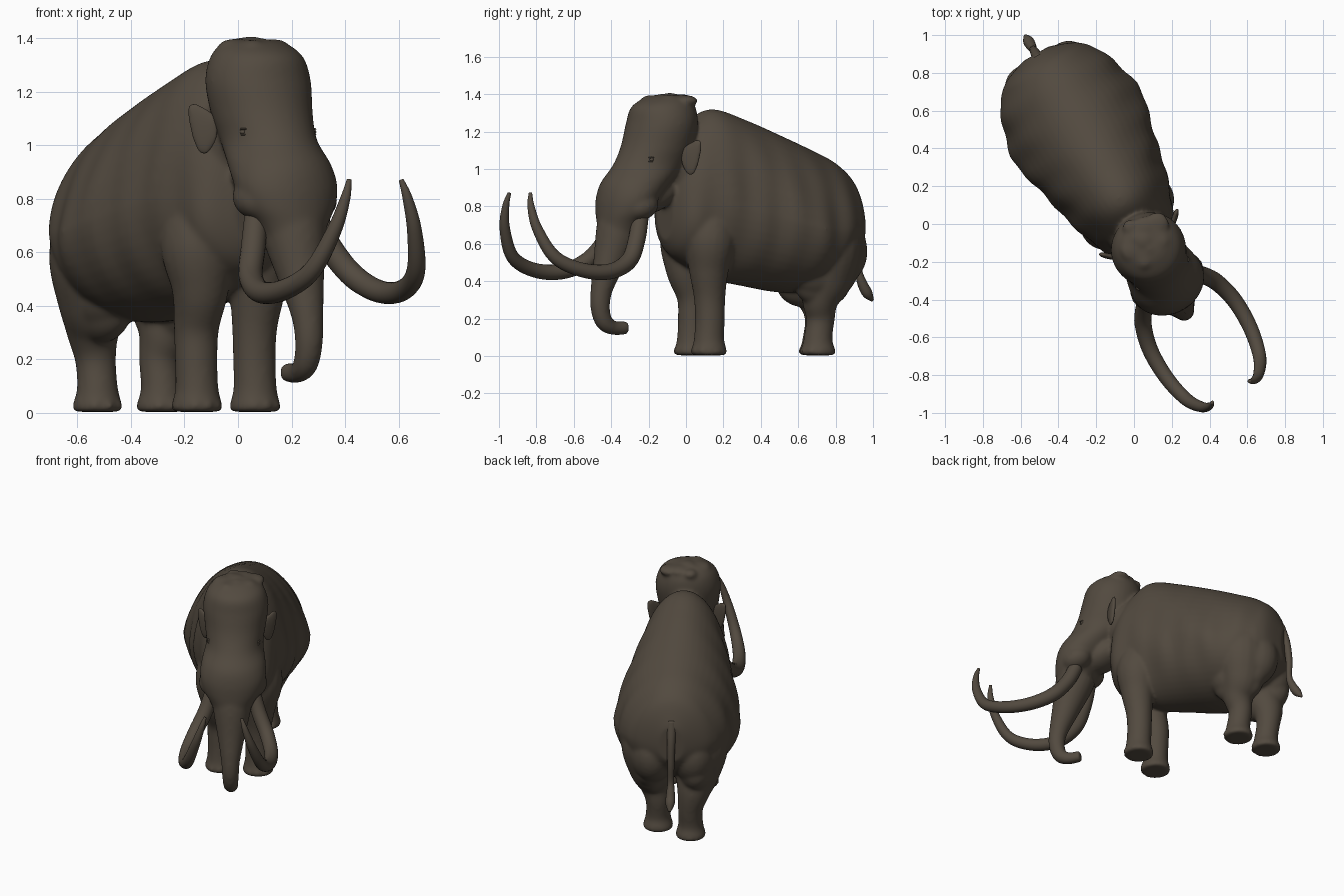
import bpy, bmesh
from math import sin, cos, pi, radians
from mathutils import Vector, Matrix

if "Cube" in bpy.data.objects:
    bpy.data.objects.remove(bpy.data.objects["Cube"], do_unlink=True)

YAW = radians(30)
X = Vector((1, 0, 0))
Y = Vector((0, 1, 0))

hide = bpy.data.materials.new("dark_brown_hide")
hide.use_nodes = True
COLOUR = (0.085, 0.068, 0.05, 1)
hide.diffuse_color = COLOUR
shader = hide.node_tree.nodes["Principled BSDF"]
shader.inputs["Base Color"].default_value = COLOUR
shader.inputs["Roughness"].default_value = 0.8


def smooth_rows(rows, n=6):
    """Catmull-Rom interpolation of rows of numbers."""
    out = []
    for i in range(len(rows) - 1):
        a, b, c, d = (Vector(rows[min(max(k, 0), len(rows) - 1)]) for k in range(i - 1, i + 3))
        for s in range(n):
            t = s / n
            out.append(b + (c - a) * (t / 2) + (2 * a - 5 * b + 4 * c - d) * (t * t / 2)
                       + (3 * b - a - 3 * c + d) * (t ** 3 / 2))
    return out + [Vector(rows[-1])]


def ellipse(centre, u, v, a, b, n=32):
    return [centre + u * (a * cos(2 * pi * k / n)) + v * (b * sin(2 * pi * k / n)) for k in range(n)]


def loft(bm, rings):
    loops = [[bm.verts.new(p) for p in ring] for ring in rings]
    n = len(loops[0])
    for lo, hi in zip(loops, loops[1:]):
        for k in range(n):
            bm.faces.new((lo[k], lo[(k + 1) % n], hi[(k + 1) % n], hi[k]))
    bm.faces.new(loops[0])
    bm.faces.new(loops[-1])


def tube(bm, rows, n=20):
    """Round tube through rows of x, y, z, radius."""
    rows = smooth_rows(rows)
    rings = []
    for i, row in enumerate(rows):
        t = (rows[min(i + 1, len(rows) - 1)] - rows[max(i - 1, 0)]).to_3d().normalized()
        v = t.cross(X).normalized()
        rings.append(ellipse(row.to_3d(), v.cross(t), v, row[3], row[3], n))
    loft(bm, rings)


def blob(bm, centre, size, tilt=0):
    m = (Matrix.Translation(centre) @ Matrix.Rotation(tilt, 4, 'X')
         @ Matrix.Diagonal((*size, 1)))
    bmesh.ops.create_uvsphere(bm, u_segments=24, v_segments=16, radius=1, matrix=m)


def finish(name, bm):
    bmesh.ops.recalc_face_normals(bm, faces=bm.faces[:])
    mesh = bpy.data.meshes.new(name)
    bm.to_mesh(mesh)
    bm.free()
    mesh.materials.append(hide)
    mesh.polygons.foreach_set("use_smooth", [True] * len(mesh.polygons))
    ob = bpy.data.objects.new(name, mesh)
    bpy.context.collection.objects.link(ob)
    ob.rotation_euler.z = YAW
    return ob


flesh = bmesh.new()

# Torso: y, top, bottom, half width, taper towards the spine
torso = [(-.13, .95, .62, .09, 0), (-.08, 1.10, .54, .19, 0), (.04, 1.26, .46, .25, .03),
         (.16, 1.32, .41, .283, .06), (.35, 1.265, .375, .335, .12), (.58, 1.175, .34, .383, .15),
         (.75, 1.105, .35, .362, .15), (.88, 1.045, .42, .308, .12), (.98, .96, .5, .225, .1),
         (1.04, .82, .58, .08, 0)]
rings = []
for y, top, bottom, w, taper in smooth_rows(torso):
    mid = bottom + .42 * (top - bottom)
    ring = []
    for k in range(48):
        a = 2 * pi * k / 48
        s = sin(a)
        z = mid + s * (top - mid if s > 0 else mid - bottom)
        # Uneven shallow skin folds on the flanks
        fold = .01 * abs(cos(a)) * sin(27 * y + 5 * z) * sin(9 * y - 7 * z) if y < .95 else 0
        ring.append(Vector(((w + fold) * cos(a) * (1 - taper * max(s, 0)), y, z)))
    rings.append(ring)
loft(flesh, rings)

# Head: z, y, half width, half depth
head = [(1.395, -.11, .08, .07), (1.38, -.12, .125, .115), (1.33, -.14, .175, .172),
        (1.24, -.15, .2, .19), (1.12, -.178, .188, .198), (1.02, -.228, .175, .2),
        (.93, -.308, .196, .185), (.85, -.358, .202, .16), (.77, -.39, .178, .135),
        (.70, -.408, .135, .118), (.62, -.425, .1, .1)]
loft(flesh, [ellipse(Vector((0, y, z)), X, Y, a, b) for z, y, a, b in smooth_rows(head)])
# Lower jaw and neck
blob(flesh, (0, -.2, .86), (.12, .16, .085), .5)
blob(flesh, (0, -.02, 1.02), (.17, .16, .2))

# Knobbly crown
for i in range(9):
    a = i * 2.4
    r = .036 * i ** .55
    size = .055 + .012 * sin(5 * i)
    blob(flesh, (r * cos(a), -.1 + r * sin(a), 1.378 - r * .12), (size, size, .03))

# Trunk
tube(flesh, [(0, -.392, .74, .126), (0, -.425, .65, .117), (0, -.475, .5, .086),
             (0, -.52, .36, .06), (0, -.53, .26, .052), (0, -.505, .182, .047),
             (0, -.445, .15, .039), (0, -.365, .152, .037)])

for side in (-1, 1):
    # Tusk socket
    blob(flesh, (side * .125, -.35, .80), (.085, .1, .075), .35)

    # Front leg
    x, front = side * .117, .09 - side * .015
    tube(flesh, [(x, front, .004, .088), (x, front, .025, .096), (x, front, .09, .081),
                 (x, front + .005, .2, .08), (x, front + .003, .32, .085),
                 (x * 1.05, .07, .46, .107), (x * 1.1, .075, .62, .14), (x * .9, .1, .8, .12)])

    # Rear leg and thigh
    hx, rear = side * .105, .812 - side * .057
    tube(flesh, [(hx, rear, .004, .086), (hx, rear, .025, .094), (hx, rear, .09, .077),
                 (hx, rear + .014, .2, .077), (hx * 1.15, rear + .005, .3, .1),
                 (hx * 1.35, .81 - side * .02, .42, .14), (hx * 1.5, .80, .6, .17),
                 (hx * 1.1, .80, .76, .13)])
    blob(flesh, (hx * 1.35, .785 - side * .02, .46), (.125, .205, .16))
    blob(flesh, (hx * 1.25, .785 - side * .02, .39), (.1, .165, .13))
    blob(flesh, (hx * 1.2, .86, .56), (.14, .17, .19))

    # Toenails
    for fx, fy in ((x, front), (hx, rear)):
        for a in (-.6, 0, .6):
            blob(flesh, (fx + .085 * sin(a), fy - .085 * cos(a), .026), (.02, .017, .02))

body = finish("body", flesh)
remesh = body.modifiers.new("merge", 'REMESH')
remesh.mode = 'VOXEL'
remesh.voxel_size = .01
remesh.use_smooth_shade = True
soften = body.modifiers.new("soften", 'SMOOTH')
soften.factor = .5
soften.iterations = 14

# Tail with a tuft
bm = bmesh.new()
tube(bm, [(0, 1.0, .84, .035), (0, 1.045, .72, .026), (0, 1.065, .58, .022), (0, 1.065, .46, .02),
          (0, 1.09, .385, .027), (0, 1.12, .335, .028), (0, 1.152, .297, .008)], 14)
finish("tail", bm)

for side, label in ((-1, "right"), (1, "left")):
    # Tusk
    bm = bmesh.new()
    tube(bm, [(side * px, py, pz, r) for px, py, pz, r in (
        (.125, -.355, .74, .045), (.165, -.40, .62, .046), (.222, -.48, .51, .045),
        (.259, -.62, .452, .042), (.258, -.79, .46, .039), (.225, -.94, .53, .035),
        (.174, -1.018, .68, .028), (.135, -1.035, .8, .019), (.112, -1.025, .872, .009))])
    finish(label + "_tusk", bm)

    # Ear flap
    bm = bmesh.new()
    outline = [(-.02, 1.11), (.025, 1.135), (.075, 1.165), (.105, 1.155), (.1, 1.1),
               (.085, 1.03), (.06, .965), (.025, .955), (-.02, 1.02)]
    bm.faces.new([bm.verts.new((side * (.168 + .73 * u), -.11 + .66 * u, z)) for u, z in outline])
    ear = finish(label + "_ear", bm)
    thick = ear.modifiers.new("thickness", 'SOLIDIFY')
    thick.thickness = .035
    thick.offset = 0
    rounding = ear.modifiers.new("rounding", 'SUBSURF')
    rounding.levels = rounding.render_levels = 3

    # Eye with lids
    bm = bmesh.new()
    blob(bm, (side * .152, -.3, 1.05), (.011, .012, .01))
    for dz in (-.01, .011):
        blob(bm, (side * .15, -.298, 1.05 + dz), (.011, .02, .005))
    finish(label + "_eye", bm)
